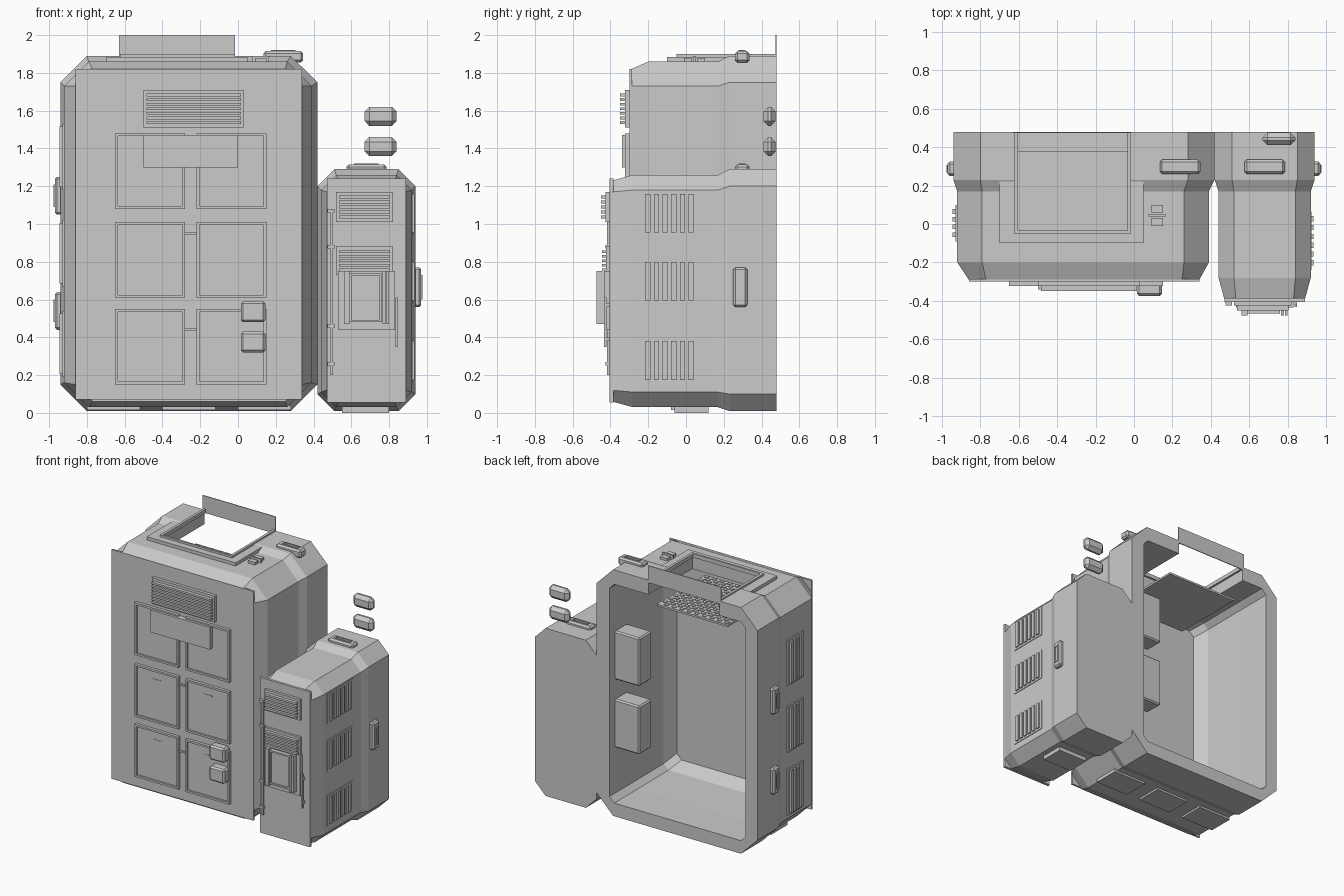
import bpy
import bmesh

cube = bpy.data.objects.get("Cube")
if cube:
    bpy.data.objects.remove(cube, do_unlink=True)


def material(name, value):
    m = bpy.data.materials.new(name)
    m.use_nodes = True
    colour = (value, value, value, 1)
    m.diffuse_color = colour
    m.node_tree.nodes["Principled BSDF"].inputs["Base Color"].default_value = colour
    return m


GREY = material("light grey metal", 0.6)

# Maps (across, along, outward) to world axes for each side of the cabinets
SIDES = {
    "front": lambda u, v, d: (u, -d, v),
    "left": lambda u, v, d: (d, u, v),
    "right": lambda u, v, d: (-d, u, v),
    "top": lambda u, v, d: (u, v, d),
    "bottom": lambda u, v, d: (u, v, -d),
}


def finish(name, bm, bevel=0):
    bmesh.ops.recalc_face_normals(bm, faces=bm.faces)
    mesh = bpy.data.meshes.new(name)
    bm.to_mesh(mesh)
    bm.free()
    mesh.materials.append(GREY)
    ob = bpy.data.objects.new(name, mesh)
    bpy.context.collection.objects.link(ob)
    if bevel:
        mod = ob.modifiers.new("Edge", "BEVEL")
        mod.width = bevel
        mod.segments = 1
    return ob


def blocks(name, side, parts, bevel=0):
    """One object from boxes given as (u0, u1, v0, v1, d0, d1)."""
    bm = bmesh.new()
    for u0, u1, v0, v1, d0, d1 in parts:
        vs = [bm.verts.new(SIDES[side](u, v, d))
              for d in (d0, d1) for u, v in ((u0, v0), (u1, v0), (u1, v1), (u0, v1))]
        bm.faces.new(vs[:4])
        bm.faces.new(vs[4:])
        for i in range(4):
            j = (i + 1) % 4
            bm.faces.new((vs[i], vs[j], vs[j + 4], vs[i + 4]))
    return finish(name, bm, bevel)


def ring(u0, u1, v0, v1, d0, d1, t):
    return [(u0, u1, v0, v0 + t, d0, d1), (u0, u1, v1 - t, v1, d0, d1),
            (u0, u0 + t, v0 + t, v1 - t, d0, d1), (u1 - t, u1, v0 + t, v1 - t, d0, d1)]


def vent(name, side, u0, u1, v0, v1, d0, d1, n, upright=False):
    """Back plate with a row of raised slats."""
    mid = d0 + (d1 - d0) * 0.5
    parts = [(u0, u1, v0, v1, d0, mid)]
    m = 0.015
    lo, hi = (u0 + m, u1 - m) if upright else (v0 + m, v1 - m)
    step = (hi - lo) / n
    for i in range(n):
        a, b = lo + step * (i + 0.2), lo + step * (i + 0.8)
        parts.append((a, b, v0 + m, v1 - m, mid, d1) if upright
                     else (u0 + m, u1 - m, a, b, mid, d1))
    return blocks(name, side, parts)


def handle(name, side, u0, u1, v0, v1, d):
    """Tapered pad with a slim grip bar."""
    blocks(name, side, [(u0, u1, v0, v1, d - 0.03, d + 0.03)], 0.012)
    w, h = (u1 - u0) * 0.25, (v1 - v0) * 0.25
    if u1 - u0 > v1 - v0:
        w = 0.04
    else:
        h = 0.04
    blocks(name + "_grip", side, ring(u0 + w, u1 - w, v0 + h, v1 - h, d + 0.03, d + 0.036, 0.008))


def loft(name, sections):
    """Skin of eight-sided sections (y, x0, x1, z0, z1, corner cut)."""
    bm = bmesh.new()
    rings = []
    for y, x0, x1, z0, z1, c in sections:
        outline = ((x0 + c, z0), (x1 - c, z0), (x1, z0 + c), (x1, z1 - c),
                   (x1 - c, z1), (x0 + c, z1), (x0, z1 - c), (x0, z0 + c))
        rings.append([bm.verts.new((x, y, z)) for x, z in outline])
    for a, b in zip(rings, rings[1:]):
        for i in range(8):
            j = (i + 1) % 8
            bm.faces.new((a[i], a[j], b[j], b[i]))
    bm.faces.new(rings[0])
    bm.faces.new(rings[-1])
    return finish(name, bm)


# Large cabinet: outer skin turned inward at the open back
main = loft("main_cabinet", [
    (-0.29, -0.86, 0.34, 0.06, 1.82, 0.09), (-0.2, -0.92, 0.39, 0.03, 1.86, 0.13),
    (0.17, -0.92, 0.39, 0.03, 1.86, 0.13), (0.23, -0.94, 0.42, 0.01, 1.89, 0.14),
    (0.48, -0.94, 0.42, 0.01, 1.89, 0.14), (0.48, -0.84, 0.31, 0.11, 1.78, 0.04),
    (0.2, -0.84, 0.31, 0.11, 1.78, 0.04), (-0.16, -0.83, 0.3, 0.12, 1.77, 0.04),
    (-0.26, -0.78, 0.26, 0.17, 1.73, 0.04)])

# Roof hatch cut through the top and the rear frame
cutter = blocks("hatch_cutter", "top", [(-0.62, -0.02, -0.05, 0.6, 1.7, 2.1)])
cutter.hide_render = True
cut = main.modifiers.new("Hatch", "BOOLEAN")
cut.operation = "DIFFERENCE"
cut.solver = "EXACT"
cut.object = cutter
bpy.context.view_layer.objects.active = main
bpy.ops.object.modifier_apply(modifier="Hatch")
bpy.data.objects.remove(cutter, do_unlink=True)

# Small cabinet, closed at the back
loft("side_cabinet", [
    (-0.39, 0.47, 0.89, 0.06, 1.23, 0.06), (-0.28, 0.44, 0.92, 0.03, 1.26, 0.08),
    (0.17, 0.44, 0.92, 0.03, 1.26, 0.08), (0.23, 0.42, 0.94, 0.01, 1.29, 0.09),
    (0.48, 0.42, 0.94, 0.01, 1.29, 0.09)])

# Square front plates
blocks("main_front_plate", "front", [(-0.86, 0.34, 0.07, 1.82, 0.285, 0.3)])
blocks("side_front_plate", "front", [(0.47, 0.89, 0.055, 1.24, 0.385, 0.405)])

# Hatch rim, rails, rear flap and tread shelf
blocks("hatch_rim", "top", [
    (-0.7, 0.05, -0.1, -0.05, 1.85, 1.885), (-0.7, -0.62, -0.05, 0.24, 1.85, 1.885),
    (-0.02, 0.05, -0.05, 0.24, 1.85, 1.885)])
blocks("hatch_rails", "top", [
    (-0.625, -0.605, -0.05, 0.48, 1.87, 1.9), (-0.035, -0.015, -0.05, 0.48, 1.87, 1.9),
    (-0.62, -0.02, -0.05, -0.035, 1.87, 1.9)])
blocks("hatch_flap", "top", [(-0.63, -0.015, 0.474, 0.48, 1.87, 2.0)])
shelf = [(-0.62, -0.02, -0.2, 0.38, 1.655, 1.67)]
for i in range(18):
    for j in range(18):
        if (i + j) % 2:
            x, y = -0.61 + i * 0.032, -0.19 + j * 0.031
            shelf.append((x, x + 0.028, y, y + 0.027, 1.67, 1.675))
blocks("tread_shelf", "top", shelf)

# Roof latch
blocks("roof_latch", "top", [(0.09, 0.15, -0.01, 0.03, 1.85, 1.88), (0.09, 0.15, 0.06, 0.1, 1.85, 1.88),
                             (0.075, 0.165, 0.04, 0.052, 1.85, 1.89)])

# Six front doors in raised frames
for col, x in enumerate((-0.65, -0.22)):
    for row, z in enumerate((0.15, 0.61, 1.08)):
        h = 0.39
        tag = f"{row + 1}_{col + 1}"
        blocks("door_" + tag, "front", [(x + 0.01, x + 0.36, z + 0.01, z + h, 0.298, 0.308)]
               + ring(x, x + 0.37, z, z + h + 0.01, 0.298, 0.322, 0.015))
        if row < 2:
            s = x + 0.15
            blocks("door_slot_" + tag, "front", [(s, s + 0.07, z + 0.318, z + 0.324, 0.305, 0.311)])
for i, z in enumerate((0.44, 0.95)):
    blocks(f"door_link_{i + 1}", "front", [(-0.28, -0.22, z - 0.006, z + 0.006, 0.298, 0.312)])
blocks("front_sign_plate", "front", [(-0.5, 0.0, 1.3, 1.47, 0.3, 0.34)])
vent("upper_vent", "front", -0.5, 0.03, 1.51, 1.71, 0.298, 0.35, 7)
for i, z in enumerate((0.32, 0.48)):
    blocks(f"door_lock_{i + 1}", "front", [(0.015, 0.145, z, z + 0.11, 0.3, 0.375)], 0.012)

# Side cabinet front: vents, framed window, hinges and pull bar
vent("side_upper_vent", "front", 0.52, 0.82, 1.01, 1.17, 0.4, 0.45, 5)
vent("side_middle_vent", "front", 0.52, 0.82, 0.73, 0.88, 0.4, 0.445, 5)
blocks("window_panel", "front", [(0.53, 0.83, 0.44, 0.75, 0.4, 0.435), (0.6, 0.75, 0.49, 0.73, 0.43, 0.455)]
       + ring(0.59, 0.76, 0.48, 0.74, 0.43, 0.465, 0.012)
       + [(x, x + 0.015, 0.47, 0.75, 0.43, 0.475) for x in (0.56, 0.575, 0.765, 0.785)])
blocks("pull_bar", "front", [(0.835, 0.848, 0.35, 0.61, 0.42, 0.433), (0.835, 0.848, 0.38, 0.4, 0.4, 0.42),
                             (0.835, 0.848, 0.56, 0.58, 0.4, 0.42)])
blocks("hinge_rod", "front", [(0.49, 0.503, 0.2, 1.08, 0.4, 0.418)]
       + [(0.475, 0.51, z, z + 0.02, 0.4, 0.425) for z in (0.25, 0.45, 0.87, 1.06)])

# Side vents and side handles
for i, z in enumerate((0.16, 0.58, 0.94)):
    vent(f"left_vent_{i + 1}", "left", -0.24, 0.065, z, z + 0.235, 0.915, 0.935, 6, True)
for i, z in enumerate((0.19, 0.67, 1.18)):
    vent(f"right_vent_{i + 1}", "right", -0.09, 0.1, z, z + 0.35, 0.915, 0.945, 4, True)
handle("left_handle", "left", 0.25, 0.325, 0.56, 0.77, 0.94)
for i, z in enumerate((0.44, 1.05)):
    handle(f"right_handle_{i + 1}", "right", 0.25, 0.325, z, z + 0.2, 0.94)
handle("main_roof_handle", "top", 0.135, 0.345, 0.26, 0.335, 1.885)
handle("side_roof_handle", "top", 0.575, 0.785, 0.26, 0.335, 1.285)

# Two chamfered capsules above the side cabinet
for i, z in enumerate((1.36, 1.52)):
    blocks(f"capsule_{i + 1}", "front", [(0.67, 0.84, z, z + 0.1, -0.475, -0.41)], 0.025)

# Boxes on the inner wall
for i, z in enumerate((0.5, 1.02)):
    blocks(f"inner_box_{i + 1}", "top", [(0.1, 0.315, 0.27, 0.42, z, z + 0.37)], 0.01)

# Underside panels
for i, x in enumerate((-0.8, -0.4, 0.0)):
    blocks(f"underside_panel_{i + 1}", "bottom", [(x, x + 0.28, -0.08, 0.12, -0.04, -0.015)])
blocks("foot_strip", "bottom", [(0.55, 0.8, -0.06, 0.12, -0.035, 0.0)])
